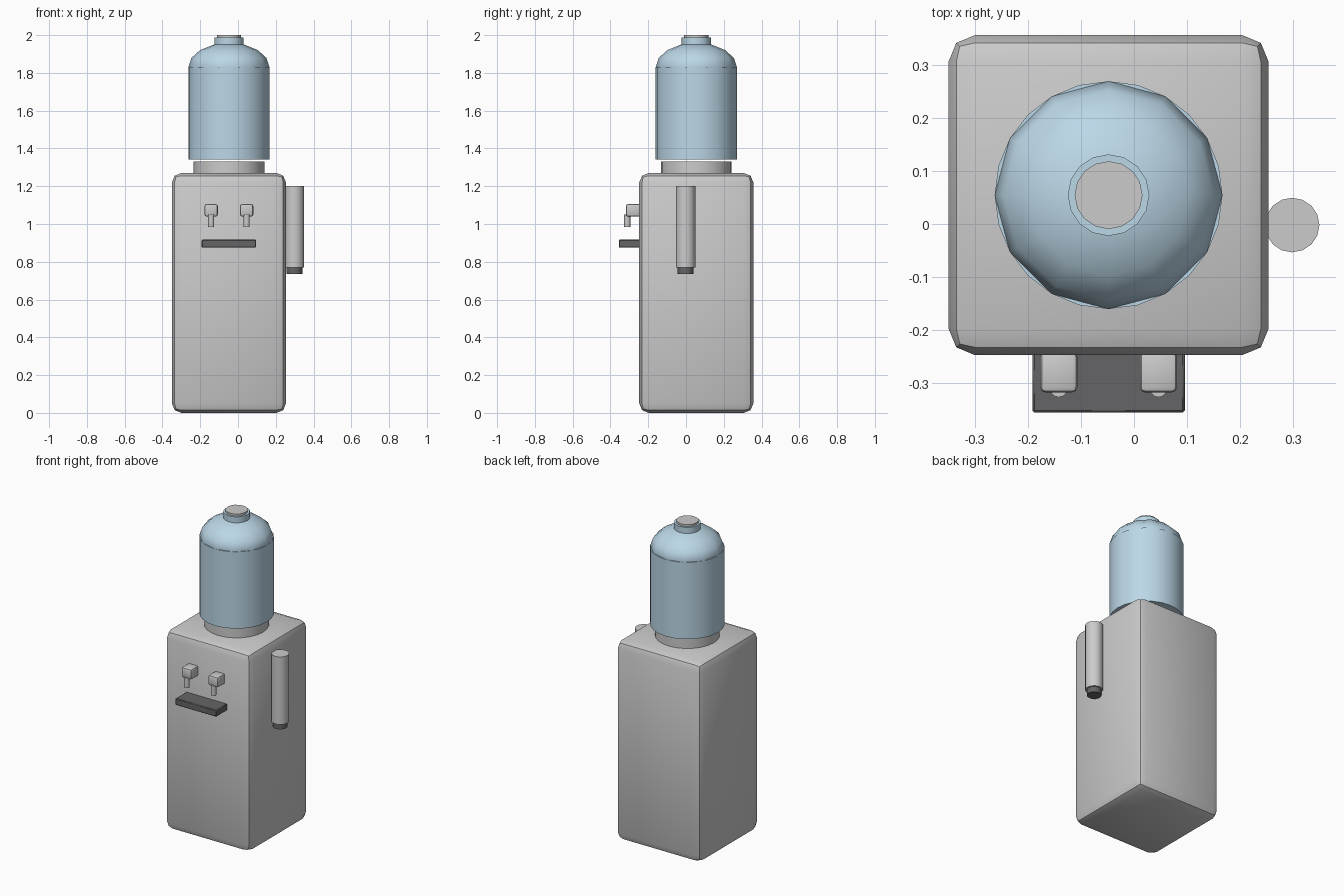
import bpy
from math import radians

if "Cube" in bpy.data.objects:
    bpy.data.objects.remove(bpy.data.objects["Cube"])

CX, CY = -0.048, 0.0545   # axis of the cabinet and bottle


def paint(name, rgb):
    m = bpy.data.materials.new(name)
    m.diffuse_color = (*rgb, 1)
    m.use_nodes = True
    m.node_tree.nodes["Principled BSDF"].inputs["Base Color"].default_value = m.diffuse_color
    return m


BLUE = paint("bottle_blue", (0.5, 0.68, 0.8))
DARK = paint("dark_grey", (0.13, 0.13, 0.135))


def finish(name, mat, smooth=True):
    o = bpy.context.object
    o.name = name
    if mat:
        o.data.materials.append(mat)
    if smooth:
        bpy.ops.object.shade_smooth_by_angle(angle=radians(40))
    return o


def box(name, x0, x1, y0, y1, z0, z1, bevel, segments=2, mat=None):
    bpy.ops.mesh.primitive_cube_add(
        size=1, location=((x0 + x1) / 2, (y0 + y1) / 2, (z0 + z1) / 2))
    o = bpy.context.object
    o.scale = (x1 - x0, y1 - y0, z1 - z0)
    bpy.ops.object.transform_apply(location=False, rotation=False, scale=True)
    b = o.modifiers.new("rounding", 'BEVEL')
    b.width, b.segments = bevel, segments
    bpy.ops.object.modifier_apply(modifier=b.name)
    return finish(name, mat)


def cyl(name, x, y, r, z0, z1, sides, mat=None):
    bpy.ops.mesh.primitive_cylinder_add(
        vertices=sides, radius=r, depth=z1 - z0, location=(x, y, (z0 + z1) / 2))
    return finish(name, mat)


# Cabinet and bottle seat
box("cabinet", CX - 0.302, CX + 0.302, CY - 0.302, CY + 0.302, 0, 1.27, 0.05)
cyl("bottle_seat", CX, CY, 0.187, 1.26, 1.33, 24)

# Bottle: barrel, squashed dome, neck and lid
cyl("bottle_barrel", CX, CY, 0.215, 1.342, 1.83, 24, BLUE)
bpy.ops.mesh.primitive_uv_sphere_add(segments=12, ring_count=8, radius=0.215,
                                     location=(CX, CY, 1.83))
bpy.context.object.scale.z = 0.6
bpy.ops.object.transform_apply(location=False, rotation=False, scale=True)
finish("bottle_dome", BLUE)
cyl("bottle_neck", CX, CY, 0.077, 1.93, 1.988, 16, BLUE)
cyl("bottle_lid", CX, CY, 0.064, 1.98, 2.0, 16)

# Two taps with spouts
for side, x in (("left", CX - 0.094), ("right", CX + 0.094)):
    box(side + "_tap", x - 0.035, x + 0.035, -0.318, -0.24, 1.04, 1.105, 0.01)
    cyl(side + "_spout", x, -0.311, 0.016, 0.985, 1.05, 12)

# Drip tray
box("drip_tray", CX - 0.144, CX + 0.144, -0.356, -0.24, 0.875, 0.917, 0.004, 1, DARK)

# Cup dispenser tube with dark outlet
cyl("cup_tube", 0.2985, -0.002, 0.0515, 0.77, 1.2, 16)
cyl("cup_outlet", 0.2985, -0.002, 0.042, 0.735, 0.775, 16, DARK)
